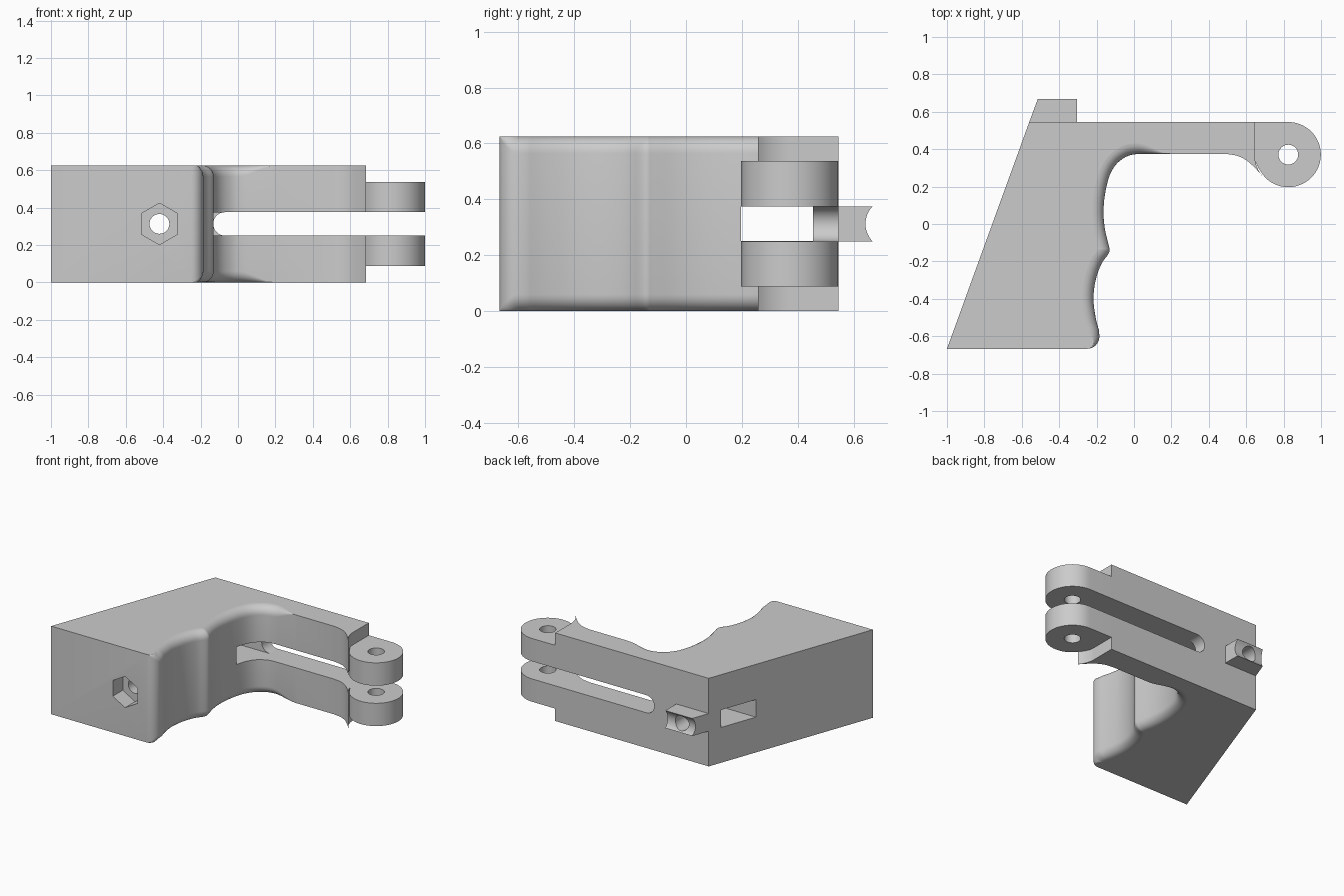
import bpy, bmesh, math
from mathutils import Vector

if "Cube" in bpy.data.objects:
    bpy.data.objects.remove(bpy.data.objects["Cube"])

GREY = (0.6, 0.6, 0.6, 1)
grey = bpy.data.materials.new("plain_grey")
grey.use_nodes = True
grey.diffuse_color = GREY
grey.node_tree.nodes["Principled BSDF"].inputs["Base Color"].default_value = GREY

HEIGHT = 0.625
MID = HEIGHT / 2
SLOT = 0.0625          # half height of the slots
TOP_Y = 0.545          # back face of the arm
BOLT_X = -0.42
PIVOT = (0.825, 0.371)
BORE = 0.053


def arc(cx, cy, r, start, end, n=16):
    angles = [math.radians(start + (end - start) * i / n) for i in range(n + 1)]
    return [(cx + r * math.cos(a), cy + r * math.sin(a)) for a in angles]


def circle(cx, cy, r, n=32):
    return arc(cx, cy, r, 0, 360, n)[:-1]


def spline(points, steps=4):
    """Smooth curve through the points."""
    p = [Vector(q) for q in [points[0]] + points + [points[-1]]]
    out = []
    for a, b, c, d in zip(p, p[1:], p[2:], p[3:]):
        for i in range(steps):
            t = i / steps
            out.append(tuple(0.5 * (2 * b + (c - a) * t + (2 * a - 5 * b + 4 * c - d) * t * t
                                    + (3 * b - a - 3 * c + d) * t ** 3)))
    return out + [points[-1]]


def loft(name, loops):
    """Closed solid through matching loops of 3D points."""
    bm = bmesh.new()
    rings = [[bm.verts.new(p) for p in loop] for loop in loops]
    n = len(rings[0])
    for low, high in zip(rings, rings[1:]):
        for i in range(n):
            j = (i + 1) % n
            bm.faces.new((low[i], low[j], high[j], high[i]))
    bm.faces.new(rings[0][::-1])
    bm.faces.new(rings[-1])
    bmesh.ops.remove_doubles(bm, verts=bm.verts, dist=1e-5)
    bmesh.ops.recalc_face_normals(bm, faces=bm.faces)
    mesh = bpy.data.meshes.new(name)
    bm.to_mesh(mesh)
    bm.free()
    mesh.materials.append(grey)
    obj = bpy.data.objects.new(name, mesh)
    bpy.context.collection.objects.link(obj)
    return obj


def prism(name, points, lo, hi, axis="z"):
    place = {"x": lambda p, t: (t, p[0], p[1]),
             "y": lambda p, t: (p[0], t, p[1]),
             "z": lambda p, t: (p[0], p[1], t)}[axis]
    return loft(name, [[place(p, t) for p in points] for t in (lo, hi)])


def activate(obj):
    bpy.ops.object.select_all(action="DESELECT")
    obj.select_set(True)
    bpy.context.view_layer.objects.active = obj


def cut(obj, *cutters):
    activate(obj)
    for cutter in cutters:
        mod = obj.modifiers.new("cut", "BOOLEAN")
        mod.operation, mod.solver, mod.object = "DIFFERENCE", "EXACT", cutter
        mod.use_self = True
        bpy.ops.object.modifier_apply(modifier=mod.name)


def finish(obj):
    activate(obj)
    bpy.ops.object.shade_smooth_by_angle(angle=math.radians(30))
    for face in obj.data.polygons:
        if abs(face.normal.z) > 0.999:
            face.use_smooth = False


# Grip and arm outline: heel corner, finger grooves, arm, hinge clearance
heel = arc(-0.25, -0.602, 0.065, -90, 0, 8)
grooves = spline([(-0.187, -0.57), (-0.205, -0.5), (-0.217, -0.4), (-0.205, -0.3),
                  (-0.175, -0.215), (-0.14, -0.165), (-0.13, -0.14), (-0.135, -0.115),
                  (-0.155, -0.03), (-0.163, 0.06), (-0.155, 0.16), (-0.13, 0.26),
                  (-0.09, 0.325), (-0.03, 0.365), (0.03, 0.375)])
arm = [(0.03 + 0.17 * i / 8, 0.375) for i in range(1, 9)]
rounded = heel + grooves + arm
arm_tip = spline([(0.49, 0.375), (0.55, 0.365), (0.6, 0.341), (0.645, 0.302), (0.685, 0.258)])
outline = ([(-1, -0.667)] + rounded + arm_tip
           + arc(*PIVOT, 0.18, 214, 180) + [(0.645, TOP_Y), (-0.56, TOP_Y)])

# Hand edge rounding, fading out at the heel and along the arm
FILLET = 0.06


def fade(i):
    k = i - 1
    if k < 0 or k >= len(rounded):
        return 0
    tail = (0.2 - rounded[k][0]) / 0.2
    t = min(1, k / 8, max(0, tail))
    return t * t * (3 - 2 * t)


count = len(outline)
weights = [fade(i) for i in range(count)]
inward = []
for i in range(count):
    along = Vector(outline[(i + 1) % count]) - Vector(outline[i - 1])
    inward.append(Vector((-along.y, along.x)).normalized())
# Spread the direction changes so the inset does not fold at the finger ridge
for _ in range(30):
    inward = [(inward[i - 1] + 2 * inward[i] + inward[(i + 1) % count]).normalized()
              for i in range(count)]


def ring(angle, top):
    loop = []
    for (x, y), w, direction in zip(outline, weights, inward):
        inset = FILLET * w * (1 - math.cos(angle))
        rise = FILLET * w * (1 - math.sin(angle))
        loop.append((x + direction.x * inset, y + direction.y * inset,
                     HEIGHT - rise if top else rise))
    return loop


steps = [math.pi / 2 * i / 7 for i in range(8)]
body = loft("grip_body", [ring(a, False) for a in reversed(steps)] + [ring(a, True) for a in steps])

# Rear tab, following the slanted side
tab = prism("rear_tab", [(-0.56, TOP_Y), (-0.305, TOP_Y), (-0.305, 0.667), (-0.515, 0.667)],
            MID - SLOT, MID + SLOT)

# Hinge ears
ear_outline = ([(0.645, TOP_Y), (0.635, 0.53), (0.635, 0.36), (0.665, 0.3)]
               + arc(*PIVOT, 0.174, 223, 450, 40))
ears = [prism("hinge_ear_lower", ear_outline, 0.088, MID - SLOT),
        prism("hinge_ear_upper", ear_outline, MID + SLOT, HEIGHT - 0.088)]

# Cutters
arm_slot = prism("arm_slot_cutter", arc(-0.07, MID, SLOT, 90, 270) + [(1.2, MID - SLOT), (1.2, MID + SLOT)],
                 0, 0.8, "y")
low, high = MID - SLOT + 0.0005, MID + SLOT - 0.0005
side_slot = prism("side_slot_cutter", [(0.197, low), (0.455, low), (0.455, high), (0.197, high)],
                  -1.2, -0.05, "x")
bolt_bore = prism("bolt_cutter", circle(BOLT_X, MID, BORE), -1, 1, "y")
nut_pocket = prism("nut_cutter", arc(BOLT_X, MID, 0.111, 30, 330, 5), -1, -0.555, "y")
tab_notch = prism("notch_cutter", circle(0.732, MID, 0.09, 48), -1, 0, "x")
pivot_bore = prism("pivot_cutter", circle(*PIVOT, BORE), -1, 1)

cut(body, arm_slot, side_slot, bolt_bore, nut_pocket)
cut(tab, bolt_bore, tab_notch)
for ear in ears:
    cut(ear, pivot_bore)
for cutter in (arm_slot, side_slot, bolt_bore, nut_pocket, tab_notch, pivot_bore):
    bpy.data.objects.remove(cutter)
for part in [body, tab] + ears:
    finish(part)
